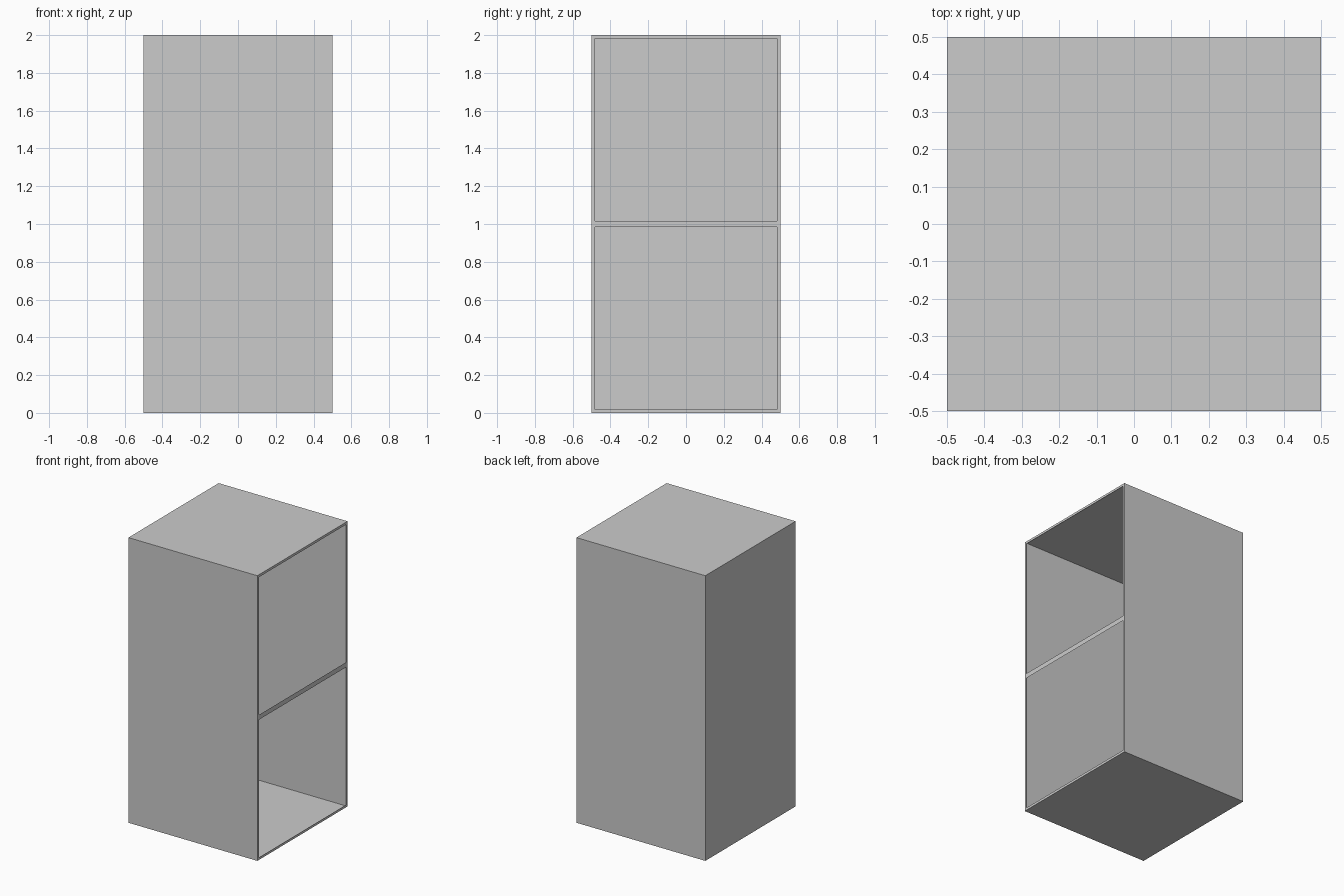
import bpy, bmesh

if "Cube" in bpy.data.objects:
    bpy.data.objects.remove(bpy.data.objects["Cube"])

grey = bpy.data.materials.new("light grey")
grey.diffuse_color = (0.6, 0.6, 0.6, 1)
grey.use_nodes = True
grey.node_tree.nodes["Principled BSDF"].inputs["Base Color"].default_value = grey.diffuse_color


def add_object(name, bm):
    mesh = bpy.data.meshes.new(name)
    bm.to_mesh(mesh)
    bm.free()
    mesh.materials.append(grey)
    obj = bpy.data.objects.new(name, mesh)
    bpy.context.collection.objects.link(obj)
    return obj


# Thin-walled cabinet shell: a tall box, its +x side split into two bays
bm = bmesh.new()
bmesh.ops.create_cube(bm, size=1)
for v in bm.verts:
    v.co.z = (v.co.z + 0.5) * 2
side = next(f for f in bm.faces if f.normal.x > 0.9)
uprights = [e for e in side.edges if abs(e.verts[0].co.z - e.verts[1].co.z) > 1]
bmesh.ops.subdivide_edges(bm, edges=uprights, cuts=1)
bm.faces.ensure_lookup_table()
bm.normal_update()

# Open a framed bay above and below the middle rail
bays = [f for f in bm.faces if f.normal.x > 0.9]
bmesh.ops.inset_individual(bm, faces=bays, thickness=0.024)
bmesh.ops.delete(bm, geom=bays, context='FACES')
add_object("cabinet_shell", bm)
